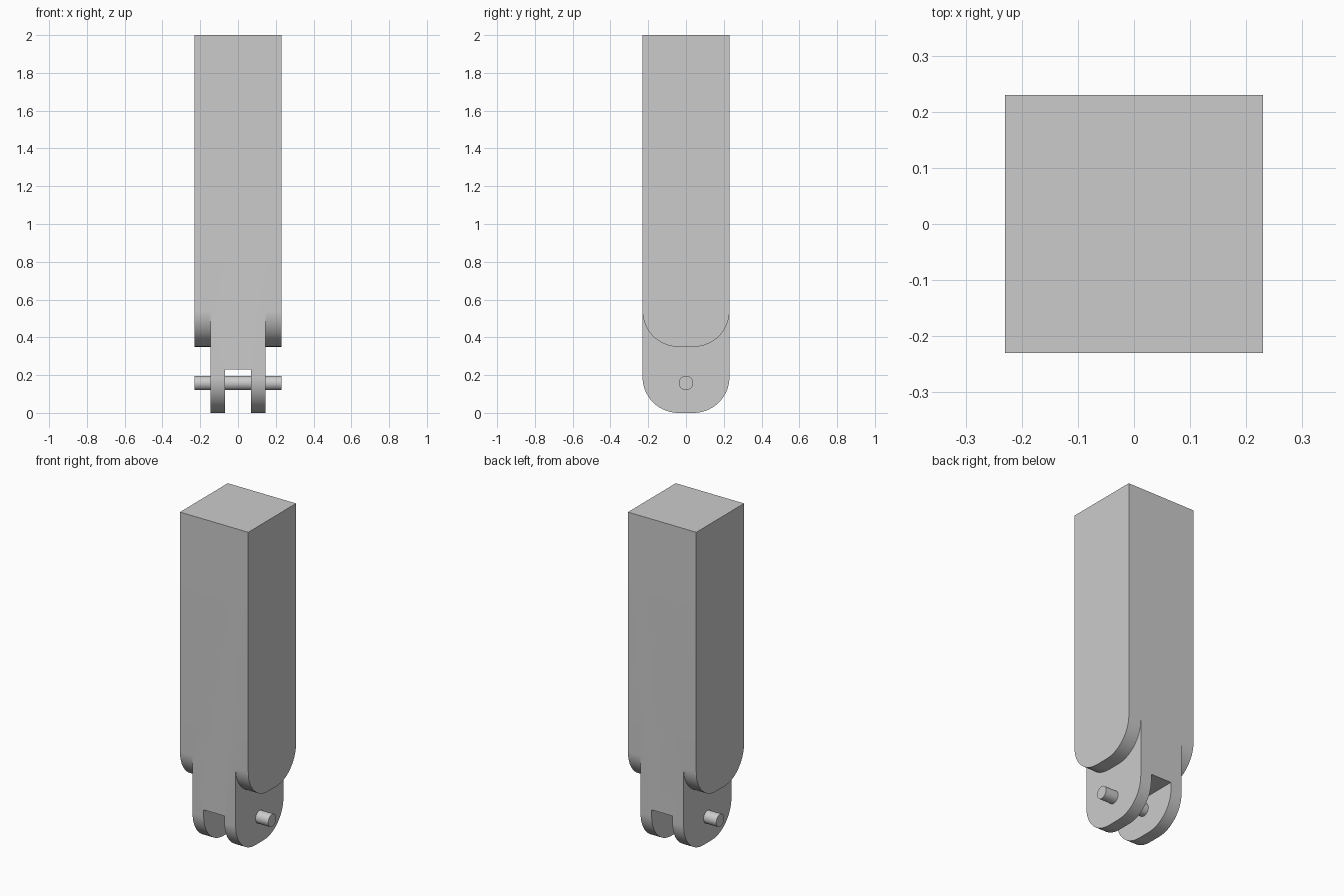
import bpy, bmesh, math

cube = bpy.data.objects.get("Cube")
if cube:
    bpy.data.objects.remove(cube, do_unlink=True)

HALF = 0.23      # half width of the square post
RADIUS = 0.19    # rounding of the lower ends
FORK = 0.145     # outer half width of the fork
SLOT = 0.07      # inner half width of the fork

grey = bpy.data.materials.new("plain grey")
grey.use_nodes = True
colour = (0.6, 0.6, 0.6, 1)
grey.diffuse_color = colour
grey.node_tree.nodes["Principled BSDF"].inputs["Base Color"].default_value = colour


def rounded_end(bottom, steps=24):
    """Rounded lower outline in (y, z), from the front edge to the back edge."""
    flat = HALF - RADIUS
    right = []
    for i in range(steps + 1):
        a = math.pi / 2 * i / steps
        right.append((flat + RADIUS * math.sin(a), bottom + RADIUS * (1 - math.cos(a))))
    return [(-y, z) for y, z in reversed(right)] + right


def prism(name, outline, x0, x1):
    """Extrude a (y, z) outline along x."""
    bm = bmesh.new()
    face = bm.faces.new([bm.verts.new((x0, y, z)) for y, z in outline])
    extruded = bmesh.ops.extrude_face_region(bm, geom=[face])["geom"]
    moved = [v for v in extruded if isinstance(v, bmesh.types.BMVert)]
    bmesh.ops.translate(bm, verts=moved, vec=(x1 - x0, 0, 0))
    bmesh.ops.recalc_face_normals(bm, faces=bm.faces)
    mesh = bpy.data.meshes.new(name)
    bm.to_mesh(mesh)
    bm.free()
    mesh.materials.append(grey)
    obj = bpy.data.objects.new(name, mesh)
    bpy.context.collection.objects.link(obj)
    return obj


def activate(obj):
    bpy.ops.object.select_all(action="DESELECT")
    obj.select_set(True)
    bpy.context.view_layer.objects.active = obj


def cut(obj, cutter):
    mod = obj.modifiers.new("cut", "BOOLEAN")
    mod.operation = "DIFFERENCE"
    mod.solver = "EXACT"
    mod.object = cutter
    activate(obj)
    bpy.ops.object.modifier_apply(modifier=mod.name)
    bpy.data.objects.remove(cutter, do_unlink=True)


# Square post with a rounded lower end
post = prism("post", rounded_end(0) + [(HALF, 2), (-HALF, 2)], -HALF, HALF)

# Side recesses that leave rounded shoulders above the fork
shoulder = rounded_end(0.35)
top = shoulder[0][1]
recess = [(-0.4, top)] + shoulder + [(0.4, top), (0.4, -0.1), (-0.4, -0.1)]
for side in (-1, 1):
    cut(post, prism("recess_cutter", recess, side * FORK, side * 0.4))

# Slot between the two fork arms
slot = [(-0.4, -0.1), (0.4, -0.1), (0.4, 0.23), (-0.4, 0.23)]
cut(post, prism("slot_cutter", slot, -SLOT, SLOT))

# Pin through the fork
bpy.ops.mesh.primitive_cylinder_add(vertices=32, radius=0.038, depth=2 * HALF,
                                    location=(0, 0, 0.158), rotation=(0, math.pi / 2, 0))
pin = bpy.context.object
pin.name = "pin"
pin.data.materials.append(grey)

for obj in (post, pin):
    activate(obj)
    bpy.ops.object.shade_smooth_by_angle(angle=math.radians(30))
